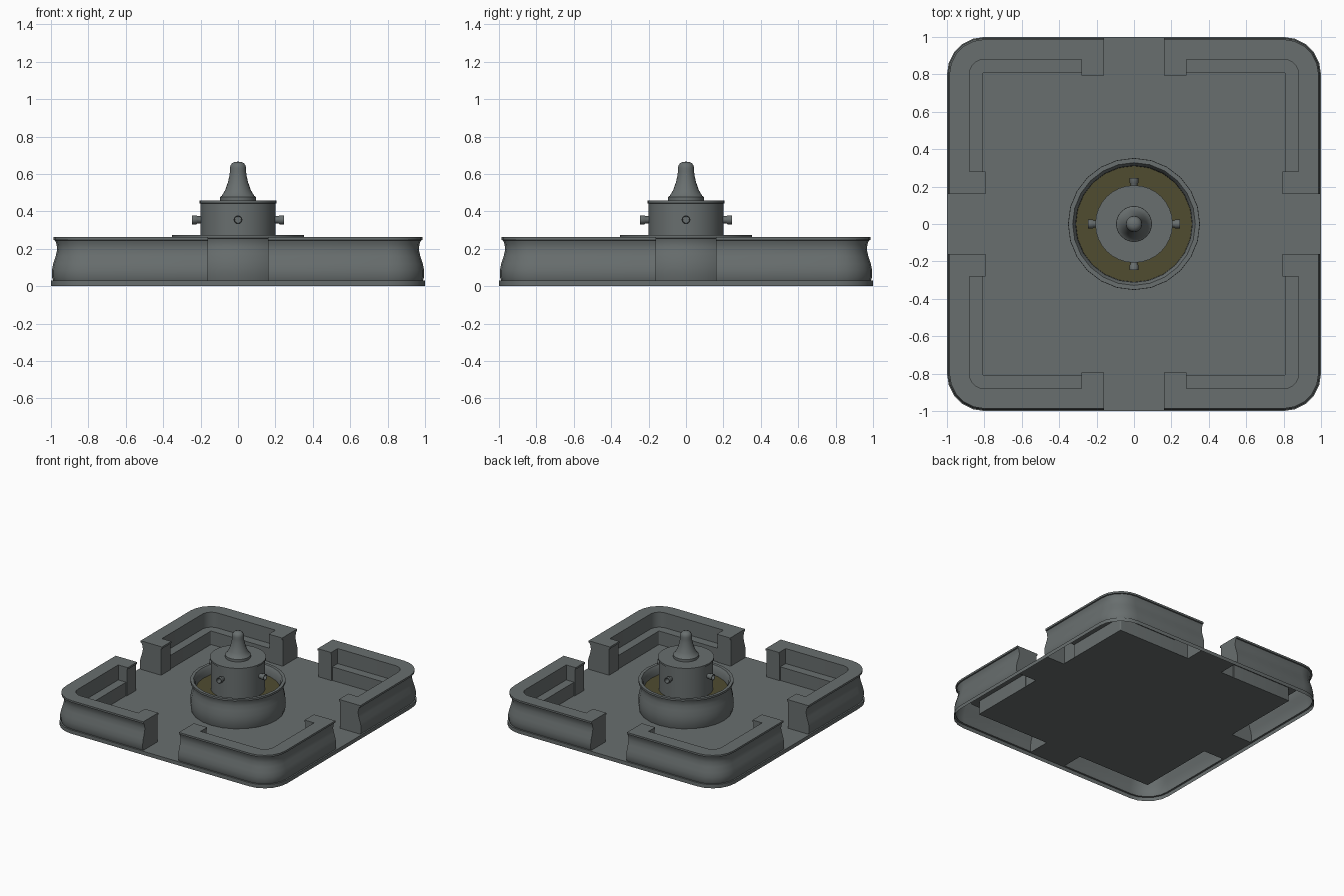
import bpy, bmesh, math
from mathutils import Matrix

if "Cube" in bpy.data.objects:
    bpy.data.objects.remove(bpy.data.objects["Cube"])


def material(name, rgb):
    m = bpy.data.materials.new(name)
    m.diffuse_color = (*rgb, 1)
    m.use_nodes = True
    m.node_tree.nodes["Principled BSDF"].inputs["Base Color"].default_value = m.diffuse_color
    return m


STONE = material("grey_stone", (0.14, 0.158, 0.158))
WATER = material("murky_water", (0.08, 0.072, 0.03))


def make(name, bm, mat=STONE, smooth=True):
    bmesh.ops.remove_doubles(bm, verts=bm.verts, dist=1e-5)
    bmesh.ops.recalc_face_normals(bm, faces=bm.faces)
    me = bpy.data.meshes.new(name)
    bm.to_mesh(me)
    bm.free()
    me.materials.append(mat)
    ob = bpy.data.objects.new(name, me)
    bpy.context.collection.objects.link(ob)
    if smooth:
        bpy.ops.object.select_all(action='DESELECT')
        ob.select_set(True)
        bpy.context.view_layer.objects.active = ob
        bpy.ops.object.shade_smooth_by_angle(angle=math.radians(35))
    return ob


def skin(bm, rows, closed=False):
    """Quads between successive rows of points."""
    vs = [[bm.verts.new(p) for p in r] for r in rows]
    pairs = list(zip(vs, vs[1:])) + ([(vs[-1], vs[0])] if closed else [])
    for a, b in pairs:
        for i in range(len(a) - 1):
            bm.faces.new((a[i], a[i + 1], b[i + 1], b[i]))
    return vs


def lathe(name, prof, n, mat=STONE, turn=None):
    bm = bmesh.new()
    rows = []
    for k in range(n):
        a = 2 * math.pi * k / n
        rows.append([(max(r, 1e-7) * math.cos(a), max(r, 1e-7) * math.sin(a), z) for r, z in prof])
    skin(bm, rows, True)
    bmesh.ops.remove_doubles(bm, verts=bm.verts, dist=1e-5)
    if turn:
        bm.transform(turn)
    return make(name, bm, mat)


def corner(d, start, z):
    """One quarter of the rounded square, inset by d, at height z."""
    pts = [(1 - d, start, z)]
    for k in range(6):
        a = math.pi / 2 * k / 5
        r = 0.2 - d
        pts.append((0.8 + r * math.cos(a), 0.8 + r * math.sin(a), z))
    return pts + [(start, 1 - d, z)]


# curved outer face shared by walls and end blocks: (inset, height)
OUTER = [(0.012, 0.03), (0.005, 0.05), (0.005, 0.085), (0.012, 0.12), (0.025, 0.16),
         (0.033, 0.195), (0.03, 0.225), (0.022, 0.245), (0.013, 0.247), (0.013, 0.262)]
WALL = OUTER + [(0.12, 0.262), (0.12, 0.14), (0.19, 0.14), (0.19, 0.03)]
BLOCK = OUTER + [(0.205, 0.262), (0.205, 0.247), (0.197, 0.245), (0.197, 0.03)]
# inner cheek of an end block, only where it stands above the seat
CHEEK = [(0.12, 0.262), (0.205, 0.262), (0.205, 0.247), (0.197, 0.245), (0.197, 0.03),
         (0.19, 0.03), (0.19, 0.14), (0.12, 0.14)]

# four corner benches with a back wall, a low seat and end blocks
for q in range(4):
    rot = Matrix.Rotation(q * math.pi / 2, 4, 'Z')
    bm = bmesh.new()
    skin(bm, [corner(d, 0.28, z) for d, z in WALL])
    bm.transform(rot)
    make(f"corner_bench_{q}", bm)
    for side in (0, 1):
        def at(t, prof):
            return [(1 - d, t, z) if side == 0 else (t, 1 - d, z) for d, z in prof]
        bm = bmesh.new()
        ends = skin(bm, [at(0.16, BLOCK), at(0.28, BLOCK)])
        bm.faces.new(ends[0])
        bm.faces.new([bm.verts.new(p) for p in at(0.28, CHEEK)])
        bm.transform(rot)
        make(f"bench_end_{q}_{side}", bm)

# thin rim around the base, open underneath
bm = bmesh.new()
for q in range(4):
    part = bmesh.new()
    skin(part, [corner(d, 0, z) for d, z in [(0.015, 0.03), (0, 0.03), (0, 0)]])
    part.transform(Matrix.Rotation(q * math.pi / 2, 4, 'Z'))
    tmp = bpy.data.meshes.new("tmp")
    part.to_mesh(tmp)
    part.free()
    bm.from_mesh(tmp)
    bpy.data.meshes.remove(tmp)
make("base_rim", bm)

# cross-shaped paving sheet, open below the benches
bm = bmesh.new()
a, b, c = 0.16, 0.81, 0.99
quarter = [(c, -a), (c, a), (b, a), (b, b), (a, b)]
pts = []
for q in range(4):
    co, si = round(math.cos(q * math.pi / 2)), round(math.sin(q * math.pi / 2))
    pts += [(x * co - y * si, x * si + y * co, 0.03) for x, y in quarter]
bm.faces.new([bm.verts.new(p) for p in pts])
make("paving", bm, smooth=False)

# round basin
lathe("basin", [(0.343, 0.03), (0.351, 0.06), (0.353, 0.1), (0.35, 0.135), (0.342, 0.175),
                (0.334, 0.21), (0.334, 0.238), (0.34, 0.255), (0.352, 0.258),
                (0.352, 0.274), (0.328, 0.274), (0.312, 0.25), (0.31, 0.19)], 24)
lathe("water", [(0.312, 0.2), (0.19, 0.2)], 24, WATER)

# central drum and nozzle
lathe("drum", [(0.2, 0.19), (0.2, 0.442), (0.207, 0.444), (0.207, 0.458), (0, 0.458)], 32)
lathe("nozzle", [(0.095, 0.456), (0.095, 0.478), (0.086, 0.484), (0.068, 0.515),
                 (0.054, 0.555), (0.046, 0.59), (0.043, 0.615), (0.043, 0.632),
                 (0.04, 0.646), (0.031, 0.658), (0.017, 0.664), (0, 0.666)], 24)

# four open spouts around the drum
for q in range(4):
    turn = (Matrix.Translation((0, 0, 0.355)) @ Matrix.Rotation(q * math.pi / 2, 4, 'Z')
            @ Matrix.Rotation(math.pi / 2, 4, 'Y'))
    lathe(f"spout_{q}", [(0.019, 0.19), (0.019, 0.215), (0.024, 0.222), (0.024, 0.246),
                         (0.019, 0.246), (0.017, 0.205), (0, 0.205)], 12, STONE, turn)
